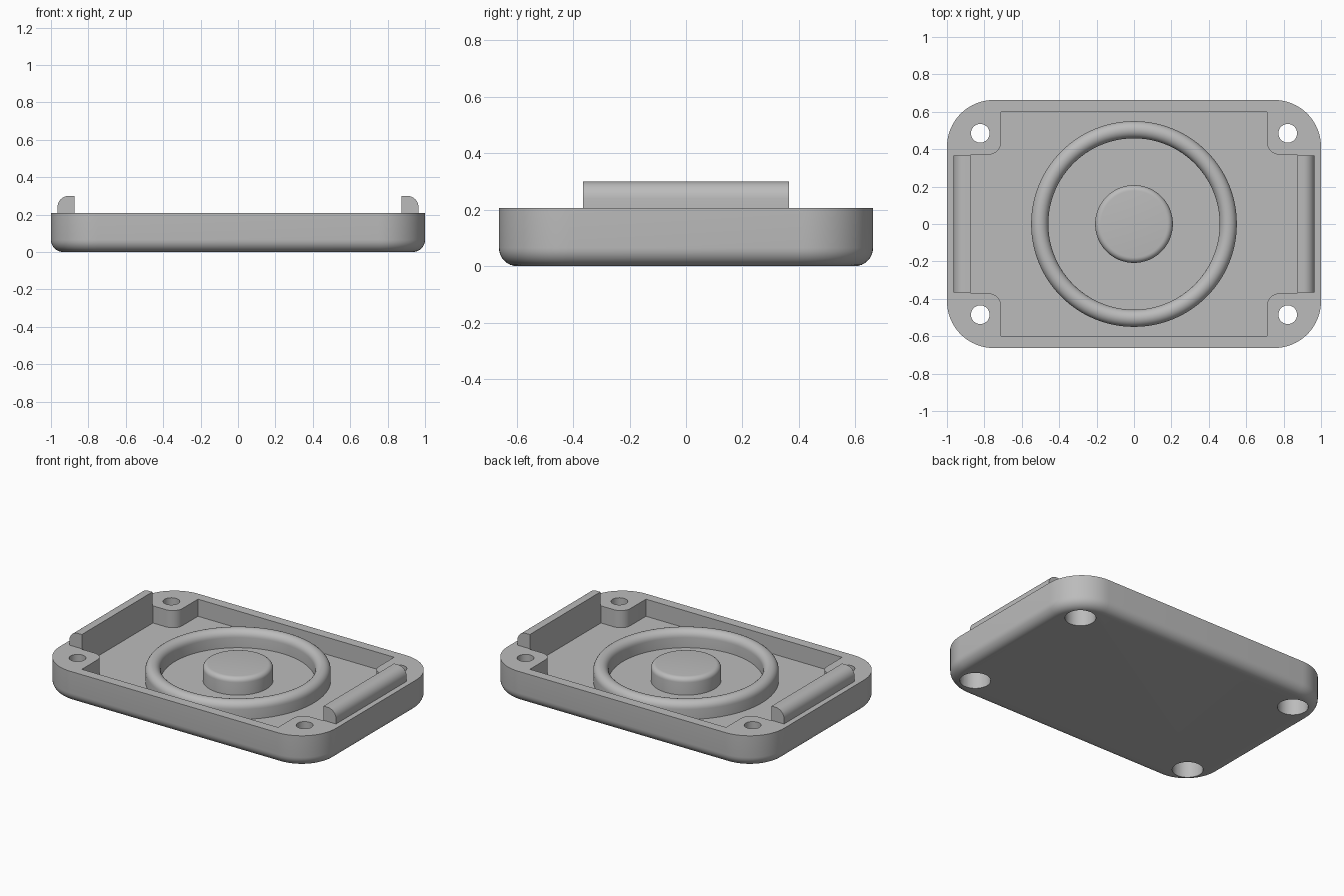
import bpy, bmesh
from math import sin, cos, pi

old = bpy.data.objects.get("Cube")
if old:
    bpy.data.objects.remove(old, do_unlink=True)

TOP, FLOOR = 0.207, 0.095
HALF_X, HALF_Y = 1.0, 0.663

grey = bpy.data.materials.new("plain grey")
grey.use_nodes = True
grey.diffuse_color = (0.5, 0.5, 0.5, 1)
grey.node_tree.nodes["Principled BSDF"].inputs["Base Color"].default_value = (0.5, 0.5, 0.5, 1)


def arc(cx, cy, r, start, end, steps):
    angles = [start + (end - start) * i / steps for i in range(steps + 1)]
    return [(cx + r * cos(a), cy + r * sin(a)) for a in angles]


def loft(name, loops):
    """Skin a stack of equal-length closed loops and cap both ends."""
    bm = bmesh.new()
    rows = [[bm.verts.new(p) for p in loop] for loop in loops]
    n = len(rows[0])
    for low, high in zip(rows, rows[1:]):
        for i in range(n):
            j = (i + 1) % n
            bm.faces.new((low[i], low[j], high[j], high[i]))
    bm.faces.new(rows[0][::-1])
    bm.faces.new(rows[-1])
    bmesh.ops.recalc_face_normals(bm, faces=bm.faces)
    return finish(name, bm)


def finish(name, bm):
    mesh = bpy.data.meshes.new(name)
    bm.to_mesh(mesh)
    bm.free()
    mesh.materials.append(grey)
    obj = bpy.data.objects.new(name, mesh)
    bpy.context.collection.objects.link(obj)
    return obj


def prism(name, outline, z0, z1):
    return loft(name, [[(x, y, z) for x, y in outline] for z in (z0, z1)])


def lathe(name, profile, closed, steps=96):
    """Spin an (r, z) profile around the z axis."""
    bm = bmesh.new()
    verts = [bm.verts.new((r, 0, z)) for r, z in profile]
    pairs = list(zip(verts, verts[1:])) + ([(verts[-1], verts[0])] if closed else [])
    edges = [bm.edges.new(p) for p in pairs]
    bmesh.ops.spin(bm, geom=verts + edges, axis=(0, 0, 1), cent=(0, 0, 0),
                   angle=2 * pi, steps=steps, use_duplicate=False)
    bmesh.ops.remove_doubles(bm, verts=bm.verts, dist=1e-5)
    bmesh.ops.recalc_face_normals(bm, faces=bm.faces)
    return finish(name, bm)


def select(obj):
    bpy.ops.object.select_all(action='DESELECT')
    obj.select_set(True)
    bpy.context.view_layer.objects.active = obj


def combine(target, tool, operation):
    select(target)
    mod = target.modifiers.new(operation.title(), 'BOOLEAN')
    mod.operation, mod.solver, mod.object = operation, 'EXACT', tool
    bpy.ops.object.modifier_apply(modifier=mod.name)
    bpy.data.objects.remove(tool, do_unlink=True)


def rounded_rect(inset, z, radius=0.25):
    points = []
    for k, (sx, sy) in enumerate([(1, 1), (-1, 1), (-1, -1), (1, -1)]):
        points += arc(sx * (HALF_X - radius), sy * (HALF_Y - radius),
                      radius - inset, k * pi / 2, (k + 1) * pi / 2, 16)
    return [(x, y, z) for x, y in points]


# Tray body with a rounded bottom edge
FILLET = 0.065
loops = [rounded_rect(FILLET * (1 - sin(a)), FILLET * (1 - cos(a)))
         for a in [i * pi / 16 for i in range(9)]]
body = loft("tray_body", loops + [rounded_rect(0, TOP)])

# Raised lips on the short sides, rounded along the outer top edge
for side in (-1, 1):
    section = [(0.85, 0.18), (0.965, 0.18)] + arc(0.905, 0.24, 0.06, 0, pi / 2, 8) + [(0.85, 0.30)]
    lip = loft("side_lip", [[(side * x, y, z) for x, z in section] for y in (-0.365, 0.365)])
    combine(body, lip, 'UNION')

# Pocket that leaves a rounded screw post in each corner
quarter = [(0.875, 0.37)] + arc(0.78, 0.44, 0.07, 1.5 * pi, pi, 8) + [(0.71, 0.60)]
half = quarter + [(-x, y) for x, y in reversed(quarter)]
outline = half + [(-x, -y) for x, y in half]
combine(body, prism("pocket_cutter", outline, FLOOR, 0.5), 'DIFFERENCE')

# Screw holes, counterbored from below
for sx in (-1, 1):
    for sy in (-1, 1):
        for radius, z0, z1 in ((0.05, -0.1, 0.5), (0.092, -0.1, 0.14)):
            circle = arc(sx * 0.822, sy * 0.485, radius, 0, 2 * pi, 32)[:-1]
            combine(body, prism("hole_cutter", circle, z0, z1), 'DIFFERENCE')

# Round-topped ring
ROOT = FLOOR - 0.02
ring_profile = [(0.55, ROOT)] + arc(0.504, TOP - 0.046, 0.046, 0, pi, 12) + [(0.458, ROOT)]
ring = lathe("ring", ring_profile, True)

# Centre button with a softened rim
button_profile = [(0, ROOT), (0.208, ROOT)] + arc(0.178, TOP - 0.03, 0.03, 0, pi / 2, 6) + [(0, TOP)]
button = lathe("centre_button", button_profile, False, 64)

for part in (body, ring, button):
    select(part)
    bpy.ops.object.shade_smooth_by_angle(angle=pi / 6)
